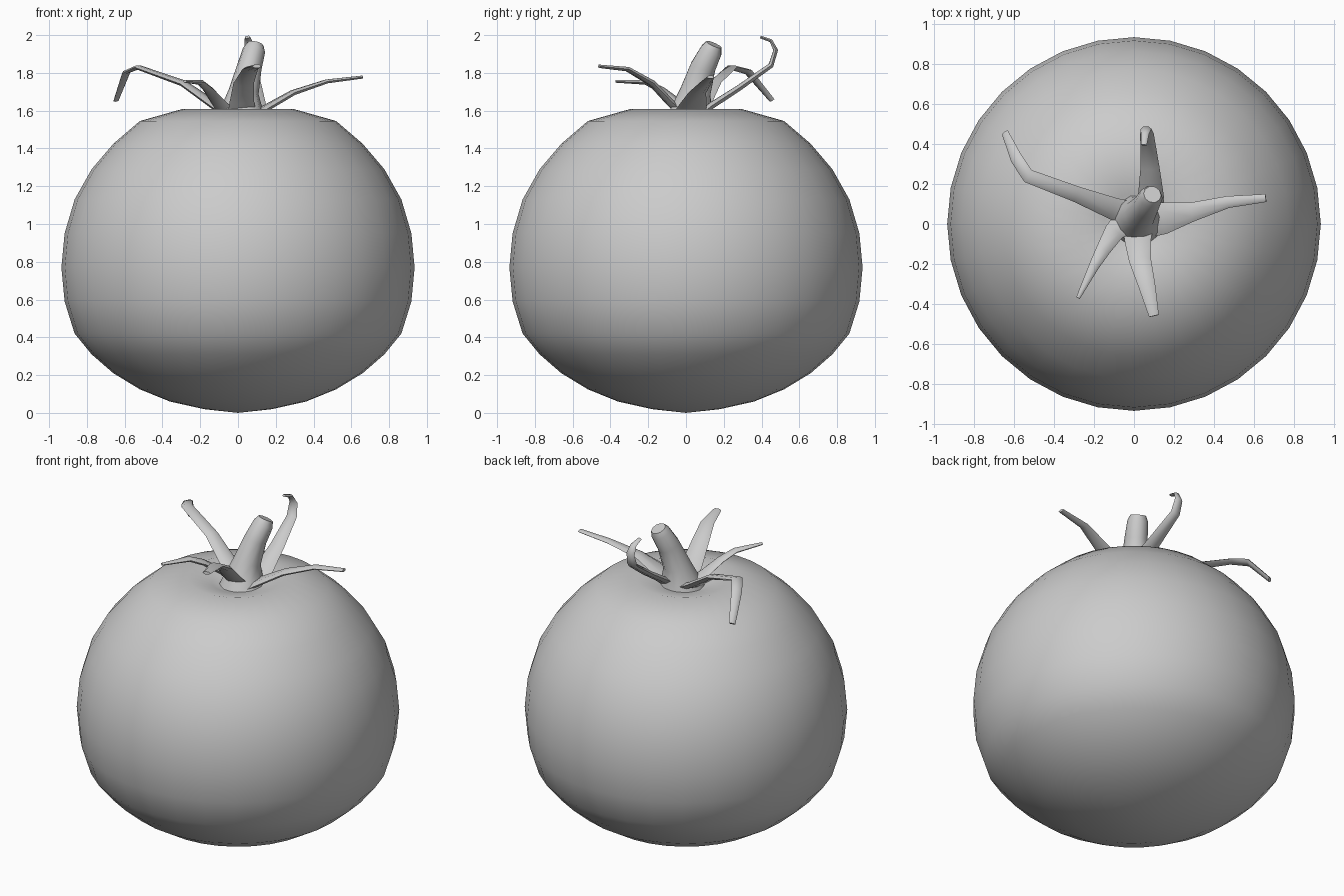
import bpy, bmesh, math
from mathutils import Vector


def finish(name, bm, angle=180):
    bmesh.ops.recalc_face_normals(bm, faces=bm.faces)
    me = bpy.data.meshes.new(name)
    bm.to_mesh(me)
    bm.free()
    ob = bpy.data.objects.new(name, me)
    bpy.context.collection.objects.link(ob)
    bpy.ops.object.select_all(action='DESELECT')
    ob.select_set(True)
    bpy.context.view_layer.objects.active = ob
    bpy.ops.object.shade_smooth_by_angle(angle=math.radians(angle))
    return ob


def skin(bm, rings):
    for a, b in zip(rings, rings[1:]):
        n = len(a)
        for i in range(n):
            j = (i + 1) % n
            bm.faces.new((a[i], a[j], b[j], b[i]))


def lathe(name, profile, start, end, sides=32):
    bm = bmesh.new()
    rings = []
    for r, z in profile:
        rings.append([bm.verts.new((r * math.cos(math.tau * i / sides),
                                    r * math.sin(math.tau * i / sides), z))
                      for i in range(sides)])
    skin(bm, rings)
    for z, ring in ((start, rings[0]), (end, rings[-1])):
        c = bm.verts.new((0, 0, z))
        for i in range(sides):
            bm.faces.new((ring[i], ring[(i + 1) % sides], c))
    return finish(name, bm)


def loft(name, path, side=None, sides=8, angle=60):
    """path rows: x, y, z, half width, half thickness"""
    bm = bmesh.new()
    pts = [Vector(p[:3]) for p in path]
    if side is None:
        d = pts[-1] - pts[0]
        side = Vector((-d.y, d.x, 0)).normalized()
    rings = []
    for k, p in enumerate(pts):
        t = (pts[min(k + 1, len(pts) - 1)] - pts[max(k - 1, 0)]).normalized()
        s = (side - t * side.dot(t)).normalized()
        up = t.cross(s)
        w, h = path[k][3:]
        rings.append([bm.verts.new(p + s * w * math.cos(math.tau * i / sides)
                                   + up * h * math.sin(math.tau * i / sides))
                      for i in range(sides)])
    skin(bm, rings)
    bm.faces.new(rings[0])
    bm.faces.new(rings[-1])
    return finish(name, bm, angle)


# Fruit with a dimple at the top
lathe("fruit", [(0.18, 0.02), (0.36, 0.06), (0.52, 0.125), (0.66, 0.21),
                (0.775, 0.31), (0.865, 0.42), (0.918, 0.59), (0.935, 0.77),
                (0.918, 0.95), (0.865, 1.13), (0.775, 1.29), (0.66, 1.425),
                (0.52, 1.545), (0.29, 1.61), (0.15, 1.575)], 0.0, 1.53)

# Leaning stem, flared at the base
loft("stem", [(0.02, 0.02, 1.53, 0.15, 0.14), (0.02, 0.03, 1.60, 0.115, 0.115),
              (0.03, 0.05, 1.70, 0.08, 0.085), (0.06, 0.09, 1.83, 0.066, 0.07),
              (0.085, 0.135, 1.92, 0.06, 0.06), (0.092, 0.148, 1.95, 0.045, 0.045)],
     Vector((1, 0, 0)), 10)

# Five sepals around the stem
sepals = {
    "sepal_left": [(0.0, 0.04, 1.56, 0.07, 0.02), (-0.11, 0.08, 1.62, 0.055, 0.02),
                   (-0.29, 0.15, 1.745, 0.04, 0.016), (-0.53, 0.24, 1.83, 0.035, 0.012),
                   (-0.59, 0.33, 1.805, 0.032, 0.012), (-0.645, 0.455, 1.655, 0.02, 0.01)],
    "sepal_back": [(0.06, 0.04, 1.55, 0.08, 0.02), (0.085, 0.14, 1.63, 0.065, 0.02),
                   (0.08, 0.28, 1.72, 0.048, 0.018), (0.065, 0.45, 1.84, 0.034, 0.016),
                   (0.06, 0.475, 1.92, 0.028, 0.014), (0.055, 0.45, 1.97, 0.02, 0.01),
                   (0.05, 0.395, 1.99, 0.014, 0.008)],
    "sepal_right": [(0.06, 0.02, 1.56, 0.09, 0.02), (0.15, 0.03, 1.615, 0.08, 0.018),
                    (0.29, 0.06, 1.695, 0.048, 0.016), (0.47, 0.11, 1.755, 0.03, 0.012),
                    (0.66, 0.13, 1.778, 0.02, 0.009)],
    "sepal_front": [(0.02, 0.0, 1.56, 0.08, 0.02), (0.02, -0.09, 1.65, 0.065, 0.02),
                    (0.03, -0.18, 1.745, 0.055, 0.018), (0.065, -0.31, 1.82, 0.042, 0.014),
                    (0.1, -0.46, 1.835, 0.025, 0.01)],
    "sepal_front_left": [(-0.03, 0.02, 1.56, 0.07, 0.02), (-0.10, -0.04, 1.64, 0.05, 0.018),
                         (-0.155, -0.13, 1.71, 0.036, 0.016), (-0.20, -0.21, 1.75, 0.026, 0.014),
                         (-0.28, -0.37, 1.755, 0.01, 0.008)],
}
for name, path in sepals.items():
    loft(name, path, sides=6)
